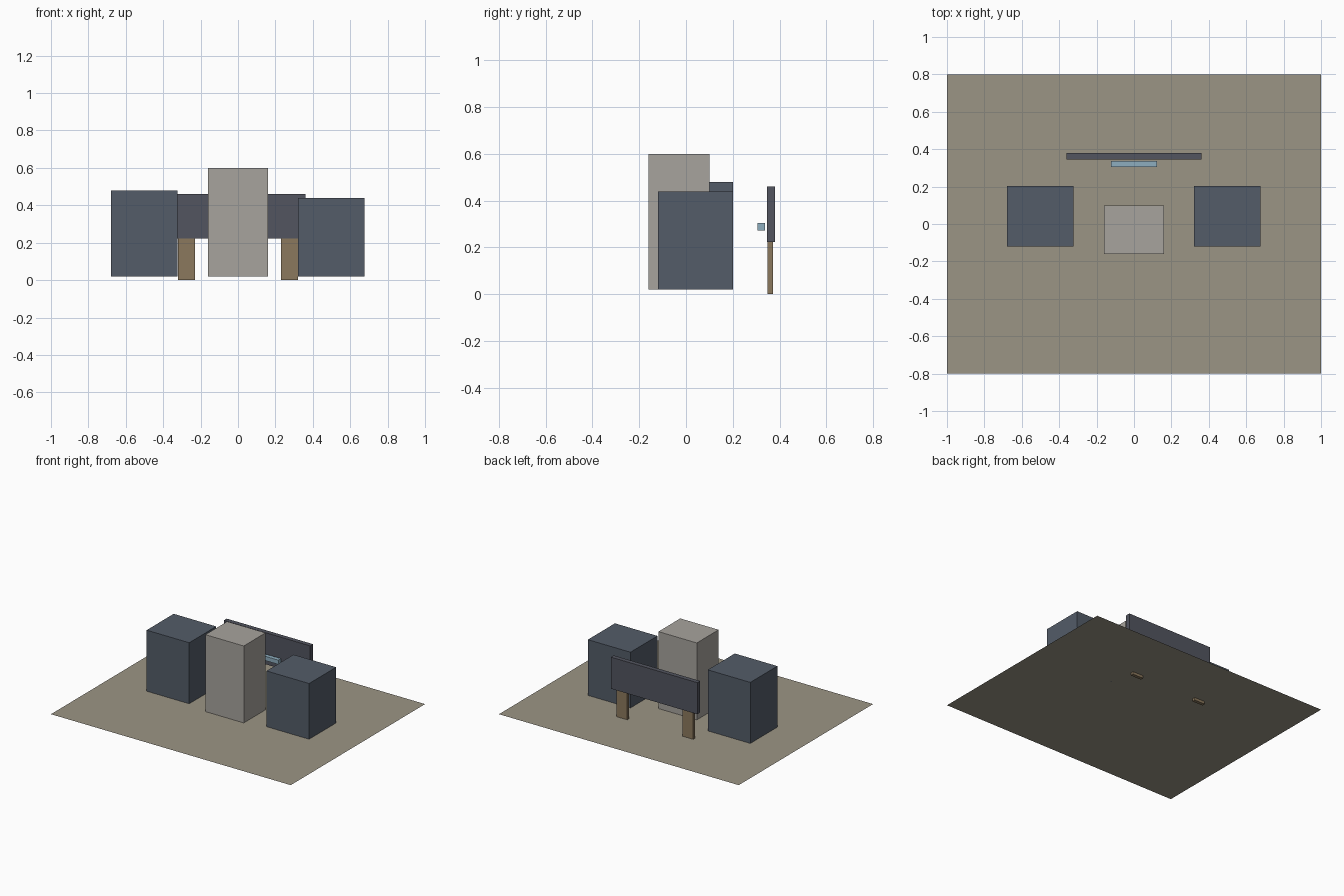
import bpy
import bmesh

if "Cube" in bpy.data.objects:
    bpy.data.objects.remove(bpy.data.objects["Cube"])


def material(name, rgb):
    m = bpy.data.materials.new(name)
    m.diffuse_color = (*rgb, 1)
    m.use_nodes = True
    m.node_tree.nodes["Principled BSDF"].inputs["Base Color"].default_value = m.diffuse_color
    return m


def add_object(name, bm, mat):
    mesh = bpy.data.meshes.new(name)
    bm.to_mesh(mesh)
    bm.free()
    mesh.materials.append(mat)
    obj = bpy.data.objects.new(name, mesh)
    bpy.context.collection.objects.link(obj)


def box(name, xs, ys, zs, mat):
    bm = bmesh.new()
    bmesh.ops.create_cube(bm, size=1)
    for v in bm.verts:
        v.co = [(a + b) / 2 + c * (b - a) for c, (a, b) in zip(v.co, (xs, ys, zs))]
    add_object(name, bm, mat)


sand = material("sand", (0.33, 0.30, 0.235))
slate = material("slate", (0.087, 0.107, 0.14))
stone = material("stone", (0.39, 0.37, 0.34))
panel = material("dark_panel", (0.085, 0.09, 0.115))
wood = material("wood", (0.26, 0.19, 0.11))
blue = material("pale_blue", (0.27, 0.42, 0.52))

GROUND = 0.02

# Base sheet, slightly above the post feet
bm = bmesh.new()
bm.faces.new([bm.verts.new((x, y, GROUND))
              for x, y in ((-1, -0.8), (1, -0.8), (1, 0.8), (-1, 0.8))])
add_object("base_sheet", bm, sand)

# Three blocks
box("left_block", (-0.678, -0.323), (-0.12, 0.202), (GROUND, 0.48), slate)
box("right_block", (0.322, 0.677), (-0.12, 0.202), (GROUND, 0.44), slate)
box("centre_block", (-0.16, 0.16), (-0.16, 0.1), (GROUND, 0.6), stone)

# Rear board on two posts, with a bar in front
box("rear_board", (-0.36, 0.36), (0.346, 0.38), (0.223, 0.461), panel)
for side, s in (("left", -1), ("right", 1)):
    box(side + "_post", (s * 0.275 - 0.045, s * 0.275 + 0.045),
        (0.348, 0.372), (0, 0.23), wood)
box("front_bar", (-0.122, 0.122), (0.306, 0.337), (0.273, 0.305), blue)
